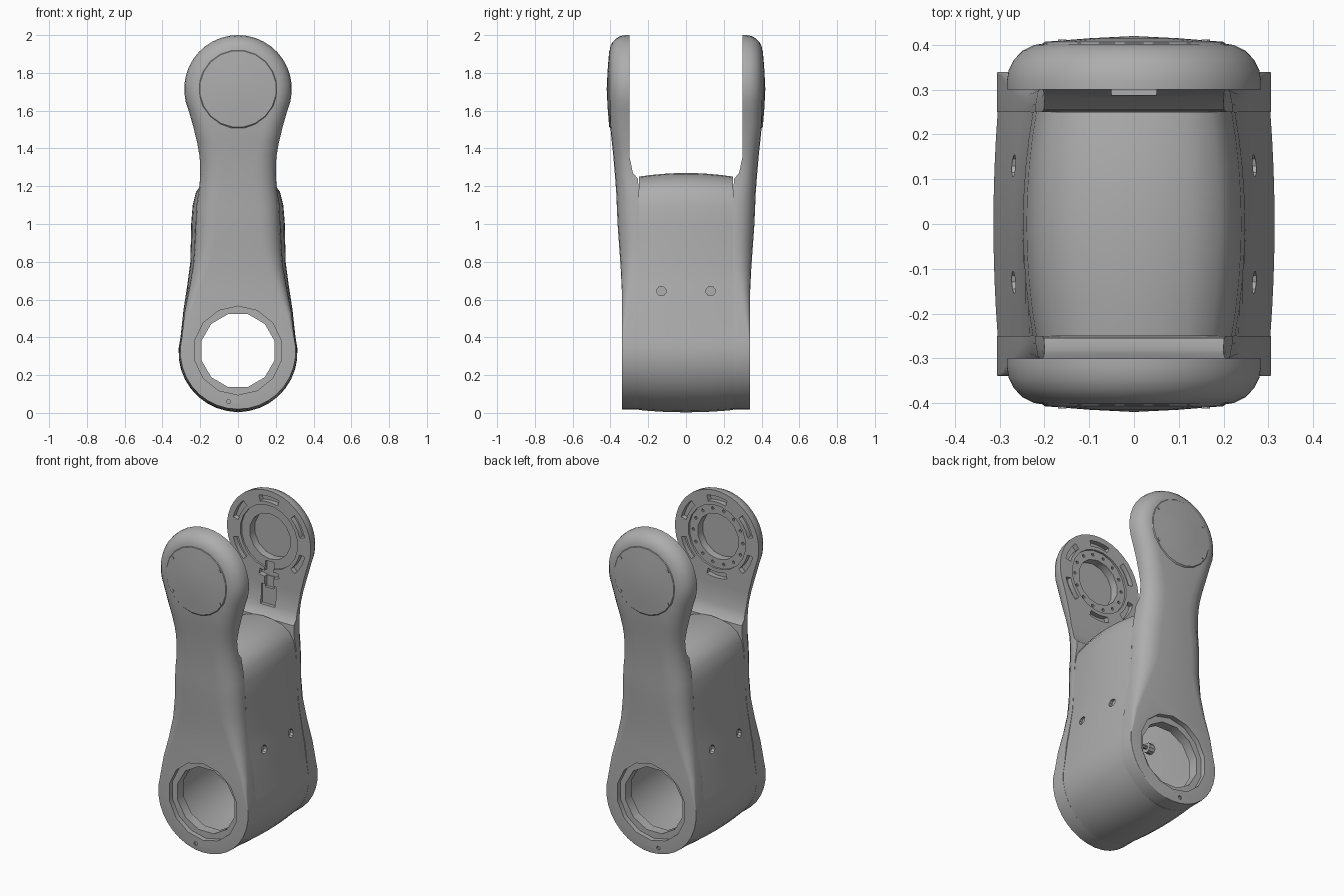
import bpy, bmesh
from math import sin, cos, pi, radians
from mathutils import Vector

cube = bpy.data.objects.get("Cube")
if cube:
    bpy.data.objects.remove(cube)

grey = bpy.data.materials.new("matte grey")
grey.use_nodes = True
grey.diffuse_color = (0.42, 0.42, 0.42, 1)
grey.node_tree.nodes["Principled BSDF"].inputs["Base Color"].default_value = (0.42, 0.42, 0.42, 1)

BORE_Z = 0.33
HEAD_Z = 1.715


def lerp(table, v):
    """Piecewise linear lookup."""
    for (a, p), (b, q) in zip(table, table[1:]):
        if v <= b:
            return p + (q - p) * max(0, (v - a) / (b - a))
    return table[-1][1]


def make(name, bm):
    bmesh.ops.remove_doubles(bm, verts=bm.verts, dist=1e-5)
    bmesh.ops.recalc_face_normals(bm, faces=bm.faces)
    me = bpy.data.meshes.new(name)
    bm.to_mesh(me)
    bm.free()
    me.materials.append(grey)
    ob = bpy.data.objects.new(name, me)
    bpy.context.collection.objects.link(ob)
    return ob


def prism(bm, pts, y0, y1):
    """Extrude an (x, z) polygon along y."""
    a = [bm.verts.new((x, y0, z)) for x, z in pts]
    b = [bm.verts.new((x, y1, z)) for x, z in pts]
    n = len(pts)
    bm.faces.new(a)
    bm.faces.new(b)
    for i in range(n):
        j = (i + 1) % n
        bm.faces.new((a[i], a[j], b[j], b[i]))


def circle(r, z, n, x=0):
    return [(x + r * cos(2 * pi * (i + 0.5) / n), z + r * sin(2 * pi * (i + 0.5) / n)) for i in range(n)]


def rect(w, z0, z1):
    return [(-w, z0), (w, z0), (w, z1), (-w, z1)]


def prisms(name, shapes, y0, y1):
    bm = bmesh.new()
    for s in shapes:
        prism(bm, s, y0, y1)
    return make(name, bm)


def rod(name, r, x0, x1, y, z):
    """Cylinder along x."""
    bm = bmesh.new()
    prism(bm, circle(r, 0, 10), x0, x1)
    for v in bm.verts:
        v.co = Vector((v.co.y, y + v.co.x, z + v.co.z))
    return make(name, bm)


def cut(ob, *cutters):
    for c in cutters:
        c.hide_render = True
        m = ob.modifiers.new("cut", "BOOLEAN")
        m.operation, m.solver, m.object = "DIFFERENCE", "EXACT", c
    dg = bpy.context.evaluated_depsgraph_get()
    me = bpy.data.meshes.new_from_object(ob.evaluated_get(dg))
    ob.modifiers.clear()
    ob.data = me
    for c in cutters:
        bpy.data.objects.remove(c)


def smooth(ob, angle=35):
    bpy.ops.object.select_all(action="DESELECT")
    ob.select_set(True)
    bpy.context.view_layer.objects.active = ob
    bpy.ops.object.shade_smooth_by_angle(angle=radians(angle))


def arc(r, zc, a0, a1, n):
    return [(r * cos(radians(a0 + (a1 - a0) * i / n)), zc + r * sin(radians(a0 + (a1 - a0) * i / n)))
            for i in range(n + 1)]


def normals(half):
    """Outward normals of a half outline running bottom to top."""
    out = [(0, -1)]
    for p, q in zip(half, half[2:]):
        t = Vector((q[0] - p[0], q[1] - p[1])).normalized()
        out.append((t.y, -t.x))
    return out + [(0, 1)]


def loft(name, loops):
    """Skin half loops mirrored in x, capping each end with strips."""
    bm = bmesh.new()
    rings = []
    for lp in loops:
        right = [bm.verts.new(p) for p in lp]
        left = [bm.verts.new((-p[0], p[1], p[2])) for p in lp[1:-1]]
        rings.append((right, [right[0]] + left + [right[-1]]))
    for a, b in zip(rings, rings[1:]):
        for s, t in zip(a, b):
            for i in range(len(s) - 1):
                bm.faces.new((s[i], s[i + 1], t[i + 1], t[i]))
    for r, l in (rings[0], rings[-1]):
        for i in range(len(r) - 1):
            bm.faces.new(dict.fromkeys((r[i], r[i + 1], l[i + 1], l[i])))
    return make(name, bm)


# Hollow middle body, slightly barrelled along its depth
body_half = arc(0.315, 0.32, -90, 15, 10) + [
    (0.288, 0.55), (0.268, 0.68), (0.252, 0.8), (0.248, 1.0), (0.24, 1.1),
    (0.222, 1.17), (0.19, 1.215), (0.13, 1.25), (0.06, 1.265), (0, 1.27)]
body_half[0] = (0, 0.003)


def body_loops(inset, depth):
    loops = []
    for k in range(9):
        t = k / 4 - 1
        lp = []
        for (x, z), (nx, nz) in zip(body_half, normals(body_half)):
            w = 1 - lerp([(0.4, 0.03), (1.0, 0.09)], z) * t * t
            lp.append(((x - nx * inset) * w, t * depth,
                       (z - nz * inset) + 0.025 * t * t * (0.5 - z)))
        lp[0] = (0, *lp[0][1:])
        loops.append(lp)
    return loops


body = loft("body_shell", body_loops(0, 0.25))
cut(body, loft("cavity_cutter", body_loops(0.035, 0.27)),
    *[rod("screw_hole_cutter", 0.025, s * 0.2, s * 0.4, y, 0.645) for s in (-1, 1) for y in (-0.13, 0.13)])
smooth(body)

# Cross rods holding the shell, with a boss at each end
for y in (-0.13, 0.13):
    smooth(rod("cross_rod", 0.012, -0.25, 0.25, y, 0.645))
    for s in (-1, 1):
        smooth(rod("rod_boss", 0.03, s * 0.2, s * 0.25, y, 0.645))

# Fork arms: flat bearing ring below, rounded neck and round head above
arm_half = arc(0.307, 0.325, -90, 15, 10) + [
    (0.283, 0.53), (0.258, 0.66), (0.238, 0.78), (0.229, 0.9), (0.224, 1.0), (0.22, 1.1),
    (0.207, 1.18), (0.201, 1.24), (0.2, 1.27), (0.2, 1.31), (0.204, 1.36), (0.216, 1.43),
    (0.238, 1.52)] + arc(0.285, HEAD_Z, -23, 90, 12)
arm_half[-1] = (0, 2.0)
arm_half[0] = (0, 0.018)
arm_n = normals(arm_half)
outer = [(0, 0.34), (0.7, 0.34), (1.0, 0.362), (1.2, 0.37), (1.35, 0.385), (1.5, 0.403), (2, 0.405)]
inner = [(0, 0.25), (1.235, 0.25), (1.265, 0.28), (1.36, 0.3), (2, 0.3)]
round_x = [(0.38, 0.004), (0.55, 0.03), (0.78, 0.08), (0.9, 0.11), (1.3, 0.115), (1.55, 0.087)]
round_y = [(0.38, 0.004), (0.6, 0.045), (0.8, 0.085), (1.1, 0.1), (1.25, 0.08), (1.5, 0.087)]


def arm(name, s):
    loops = [[(x, s * lerp(inner, z), z) for x, z in arm_half]]
    for k in range(6):
        a = k * pi / 10
        lp = []
        for (x, z), (nx, nz) in zip(arm_half, arm_n):
            d = lerp(round_x, z) * (1 - cos(a))
            y = lerp(outer, z) - lerp(round_y, z) * (1 - sin(a))
            lp.append((x - nx * d, s * y, z - nz * d))
        loops.append(lp)
    ob = loft(name, loops)
    slots = []
    for i in range(6):
        a = 60 * i + 14
        slots.append(arc(0.215, HEAD_Z, a, a + 32, 5) + arc(0.25, HEAD_Z, a + 32, a, 5))
    cutters = [
        prisms("bore_cutter", [circle(0.2, BORE_Z, 12)], 0.2 * s, 0.5 * s),
        prisms("counterbore_cutter", [circle(0.235, BORE_Z, 14)], 0.31 * s, 0.5 * s),
        prisms("ring_cutter", [circle(0.195, HEAD_Z, 20)], 0.28 * s, 0.312 * s),
        prisms("socket_cutter", [circle(0.14, HEAD_Z, 14)], 0.27 * s, 0.36 * s),
        prisms("slot_cutter", slots, 0.29 * s, 0.33 * s),
        prisms("pin_cutter", [circle(0.012, 0.06, 8, -0.05)], 0.33 * s, 0.36 * s)]
    if s > 0:  # cable channel on the rear arm
        cutters += [prisms("channel_cutter", [rect(0.03, 1.4, 1.56)], 0.26, 0.325),
                    prisms("cable_box_cutter", [rect(0.05, 1.3, 1.42)], 0.2, 0.308)]
    else:  # bolt circle on the front arm
        bolts = [circle(0.009, HEAD_Z + 0.168 * sin(i * pi / 7), 8, 0.168 * cos(i * pi / 7)) for i in range(14)]
        cutters.append(prisms("bolt_cutter", bolts, 0.3 * s, 0.325 * s))
    cut(ob, *cutters)
    smooth(ob)


# Shallow domed cover on each head, with small screws around it
def cover(name, s):
    bm = bmesh.new()
    n = 20
    rings = [[bm.verts.new((x, s * y, z)) for x, z in circle(r, HEAD_Z, n)]
             for r, y in ((0.21, 0.385), (0.21, 0.4), (0.203, 0.407), (0.1, 0.415))]
    tip = bm.verts.new((0, s * 0.42, HEAD_Z))
    for i in range(n):
        j = (i + 1) % n
        for a, b in zip(rings, rings[1:]):
            bm.faces.new((a[i], a[j], b[j], b[i]))
        bm.faces.new((rings[-1][i], rings[-1][j], tip))
    bm.faces.new(rings[0])
    smooth(make(name, bm))
    heads = [circle(0.01, HEAD_Z + dz, 8, dx) for dx in (-0.16, 0.16) for dz in (-0.1, 0.1)]
    prisms(name + "_screws", heads, 0.4 * s, 0.412 * s)


for label, side in (("front", -1), ("rear", 1)):
    arm(label + "_arm", side)
    cover(label + "_head_cover", side)
